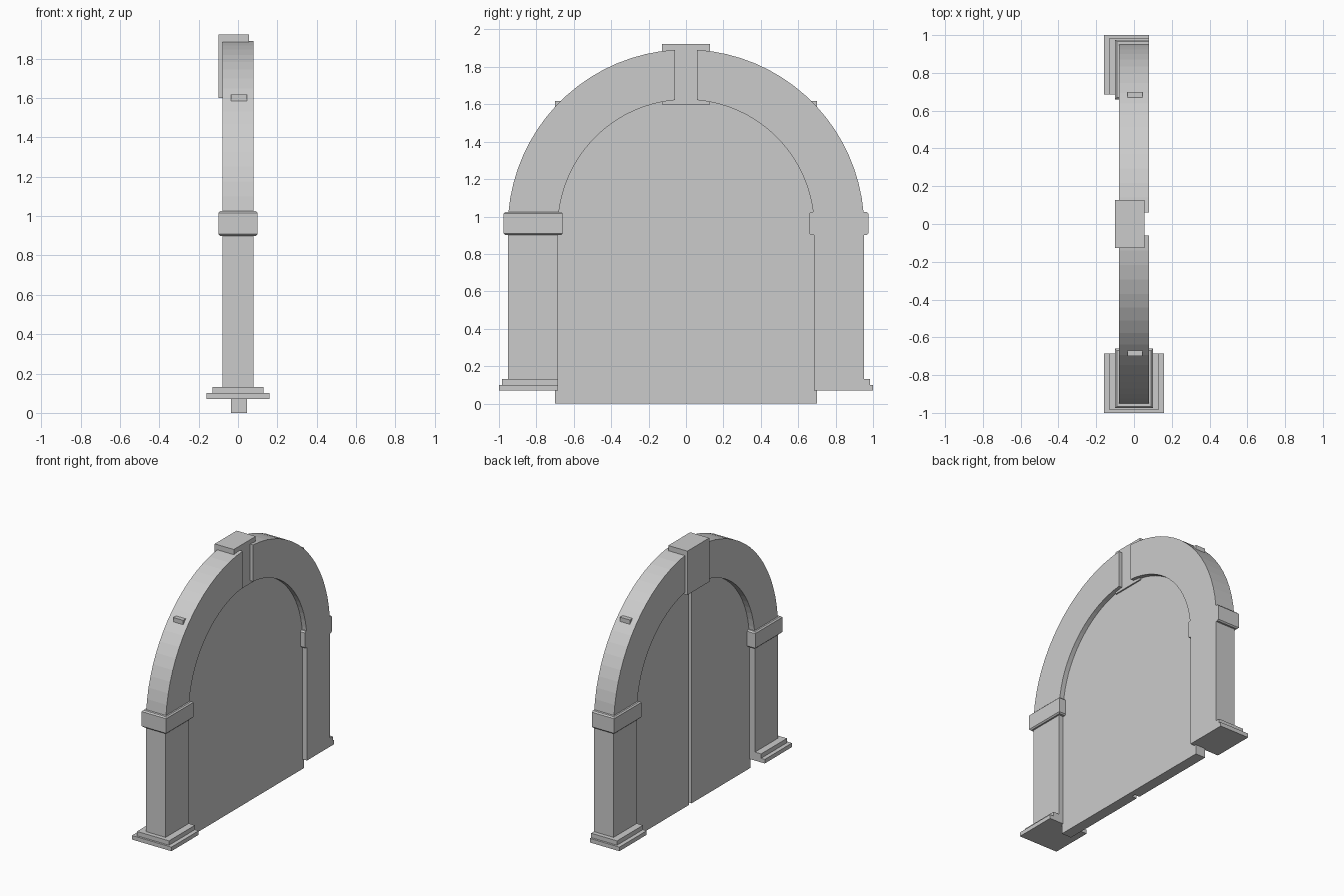
import bpy, bmesh, math

if "Cube" in bpy.data.objects:
    bpy.data.objects.remove(bpy.data.objects["Cube"])

FACE = 0.08      # half thickness of the arch
SPRING = 0.94    # height of the arch centre
R_IN, R_OUT = 0.685, 0.953


def finish(bm, name):
    bmesh.ops.recalc_face_normals(bm, faces=bm.faces[:])
    me = bpy.data.meshes.new(name)
    bm.to_mesh(me)
    bm.free()
    ob = bpy.data.objects.new(name, me)
    bpy.context.collection.objects.link(ob)
    return ob


def box(name, x, y, z, chamfer=0.0, clip=False):
    """Box from ranges, optionally chamfered and cut flush with the +x arch face."""
    bm = bmesh.new()
    bmesh.ops.create_cube(bm, size=1)
    for v in bm.verts:
        for i, (a, b) in enumerate((x, y, z)):
            v.co[i] = a if v.co[i] < 0 else b
    if chamfer:
        edges = [e for e in bm.edges if abs(e.verts[0].co.z - e.verts[1].co.z) < 1e-6]
        bmesh.ops.bevel(bm, geom=edges, offset=chamfer, segments=1, affect='EDGES')
    if clip:
        cut = bmesh.ops.bisect_plane(bm, geom=bm.verts[:] + bm.edges[:] + bm.faces[:],
                                     plane_co=(FACE, 0, 0), plane_no=(1, 0, 0),
                                     clear_outer=True)
        rim = [e for e in cut['geom_cut'] if isinstance(e, bmesh.types.BMEdge)]
        bmesh.ops.holes_fill(bm, edges=rim, sides=0)
    return finish(bm, name)


def prism(name, outline, x0, x1):
    """Extrude a (y, z) outline along x."""
    bm = bmesh.new()
    face = bm.faces.new([bm.verts.new((x0, y, z)) for y, z in outline])
    ext = bmesh.ops.extrude_face_region(bm, geom=[face])
    bmesh.ops.translate(bm, vec=(x1 - x0, 0, 0),
                        verts=[v for v in ext['geom'] if isinstance(v, bmesh.types.BMVert)])
    return finish(bm, name)


def arc(r, gap=0.06, n=18):
    """Quarter arc from the springing line up to the keystone gap."""
    end = math.acos(gap / r)
    return [(r * math.cos(end * i / n), SPRING + r * math.sin(end * i / n))
            for i in range(n + 1)]


# Two arch halves with their pillars, imposts and stepped bases
outline = [(R_OUT, 0.07)] + arc(R_OUT) + arc(R_IN)[::-1] + [(R_IN, 0.07)]
for side, label in ((-1, "left"), (1, "right")):
    def span(a, b):
        return tuple(sorted((side * a, side * b)))
    clip = side > 0    # this side's mouldings end flush with the arch face
    prism("arch_half_" + label, [(side * y, z) for y, z in outline], -FACE, FACE)
    box("impost_" + label, (-0.10, 0.10), span(0.66, 0.975), (0.90, 1.025), 0.009, clip)
    box("base_lower_" + label, (-0.16, 0.16), span(R_IN, 1.0), (0.07, 0.10), 0, clip)
    box("base_upper_" + label, (-0.13, 0.13), span(R_IN, 0.985), (0.10, 0.132), 0, clip)

# Keystone, proud at the back and recessed at the front of the arch
box("keystone", (-0.10, 0.055), (-0.127, 0.127), (1.60, 1.922))

# Two door leaves joined by a thin backing strip behind the central groove
box("door_leaf_left", (-0.035, 0.045), (-0.70, -0.015), (0.0, 1.618))
box("door_leaf_right", (-0.035, 0.045), (0.015, 0.70), (0.0, 1.618))
box("door_centre_strip", (0.005, 0.045), (-0.015, 0.015), (0.0, 1.618))
